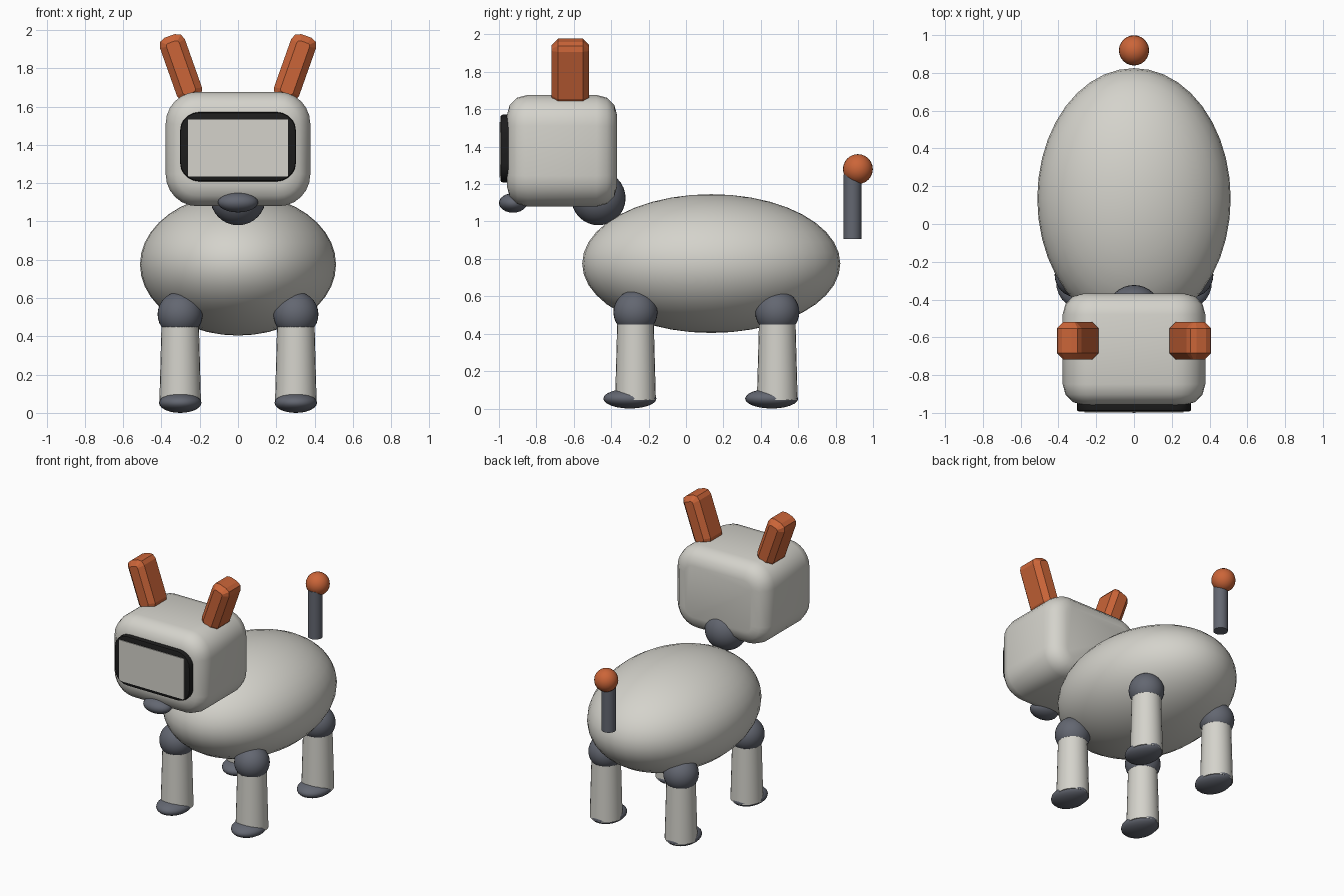
import bpy, bmesh, math
from mathutils import Matrix

if "Cube" in bpy.data.objects:
    bpy.data.objects.remove(bpy.data.objects["Cube"])


def material(name, rgb):
    m = bpy.data.materials.new(name)
    m.diffuse_color = (*rgb, 1)
    m.use_nodes = True
    m.node_tree.nodes["Principled BSDF"].inputs["Base Color"].default_value = m.diffuse_color
    return m


SHELL = material("warm light grey", (0.66, 0.65, 0.60))
JOINT = material("slate grey", (0.125, 0.135, 0.165))
ORANGE = material("burnt orange", (0.60, 0.13, 0.04))
BLACK = material("near black", (0.012, 0.012, 0.012))


def finish(bm, name, mat, smooth=None):
    bmesh.ops.recalc_face_normals(bm, faces=bm.faces)
    mesh = bpy.data.meshes.new(name)
    bm.to_mesh(mesh)
    bm.free()
    ob = bpy.data.objects.new(name, mesh)
    bpy.context.collection.objects.link(ob)
    mesh.materials.append(mat)
    if smooth:
        bpy.ops.object.select_all(action='DESELECT')
        ob.select_set(True)
        bpy.context.view_layer.objects.active = ob
        bpy.ops.object.shade_smooth_by_angle(angle=math.radians(smooth))
    return ob


def ellipsoid(name, loc, radii, mat, seg=32):
    bm = bmesh.new()
    bmesh.ops.create_uvsphere(bm, u_segments=seg, v_segments=seg // 2, radius=1,
                              matrix=Matrix.Translation(loc) @ Matrix.Diagonal((*radii, 1)))
    return finish(bm, name, mat, 60)


def post(name, x, y, z0, z1, r0, r1, mat):
    bm = bmesh.new()
    bmesh.ops.create_cone(bm, cap_ends=True, segments=24, radius1=r0, radius2=r1, depth=z1 - z0,
                          matrix=Matrix.Translation((x, y, (z0 + z1) / 2)))
    return finish(bm, name, mat, 40)


def slab(name, loc, size, corner, corner_seg, rim, rim_seg, mat, tilt=0, smooth=None, both=True):
    """Box with rounded corners seen from the front, then a bevelled front and back rim."""
    bm = bmesh.new()
    bmesh.ops.create_cube(bm, size=1, matrix=Matrix.Diagonal((*size, 1)))
    if corner:
        edges = [e for e in bm.edges if abs(e.verts[0].co.y - e.verts[1].co.y) > 1e-4]
        bmesh.ops.bevel(bm, geom=edges, offset=corner, segments=corner_seg,
                        profile=0.5, affect='EDGES')
    if rim:
        edges = [e for e in bm.edges if abs(e.verts[0].co.y - e.verts[1].co.y) < 1e-4
                 and (both or e.verts[0].co.y < 0)]
        bmesh.ops.bevel(bm, geom=edges, offset=rim, segments=rim_seg,
                        profile=0.5, affect='EDGES')
    bm.transform(Matrix.Translation(loc) @ Matrix.Rotation(tilt, 4, 'Y'))
    return finish(bm, name, mat, smooth)


# Body and neck
ellipsoid("body", (0, 0.135, 0.775), (0.512, 0.69, 0.371), SHELL, 40)
ellipsoid("neck_joint", (0, -0.468, 1.125), (0.145, 0.145, 0.145), JOINT)

# Head, visor, screen and nose
slab("head", (0, -0.663, 1.378), (0.755, 0.59, 0.597), 0.165, 6, 0.11, 3, SHELL, smooth=50)
slab("visor", (0, -0.965, 1.39), (0.606, 0.054, 0.362), 0.10, 5, 0.012, 2, BLACK,
     smooth=30, both=False)
slab("screen", (0, -0.993, 1.384), (0.524, 0.008, 0.298), 0, 0, 0, 0, SHELL)
ellipsoid("nose", (0, -0.925, 1.099), (0.105, 0.075, 0.052), JOINT, 24)

# Ears, mirrored
for side, s in (("left", -1), ("right", 1)):
    slab(side + "_ear", (s * 0.298, -0.618, 1.803), (0.138, 0.2, 0.352), 0.042, 2, 0.034, 1,
         ORANGE, tilt=s * math.radians(19.5))

# Legs with ball joints and feet
for end, y in (("front", -0.27), ("back", 0.488)):
    for side, s in (("left", -1), ("right", 1)):
        tag = f"{end}_{side}_"
        ellipsoid(tag + "hip", (s * 0.302, y, 0.515), (0.118, 0.118, 0.118), JOINT)
        post(tag + "leg", s * 0.302, y, 0.045, 0.452, 0.109, 0.098, SHELL)
        ellipsoid(tag + "foot", (s * 0.302, y - 0.03, 0.053), (0.111, 0.142, 0.053), JOINT, 24)

# Tail
post("tail", 0, 0.89, 0.905, 1.25, 0.048, 0.048, JOINT)
ellipsoid("tail_tip", (0, 0.919, 1.28), (0.08, 0.08, 0.08), ORANGE, 24)
